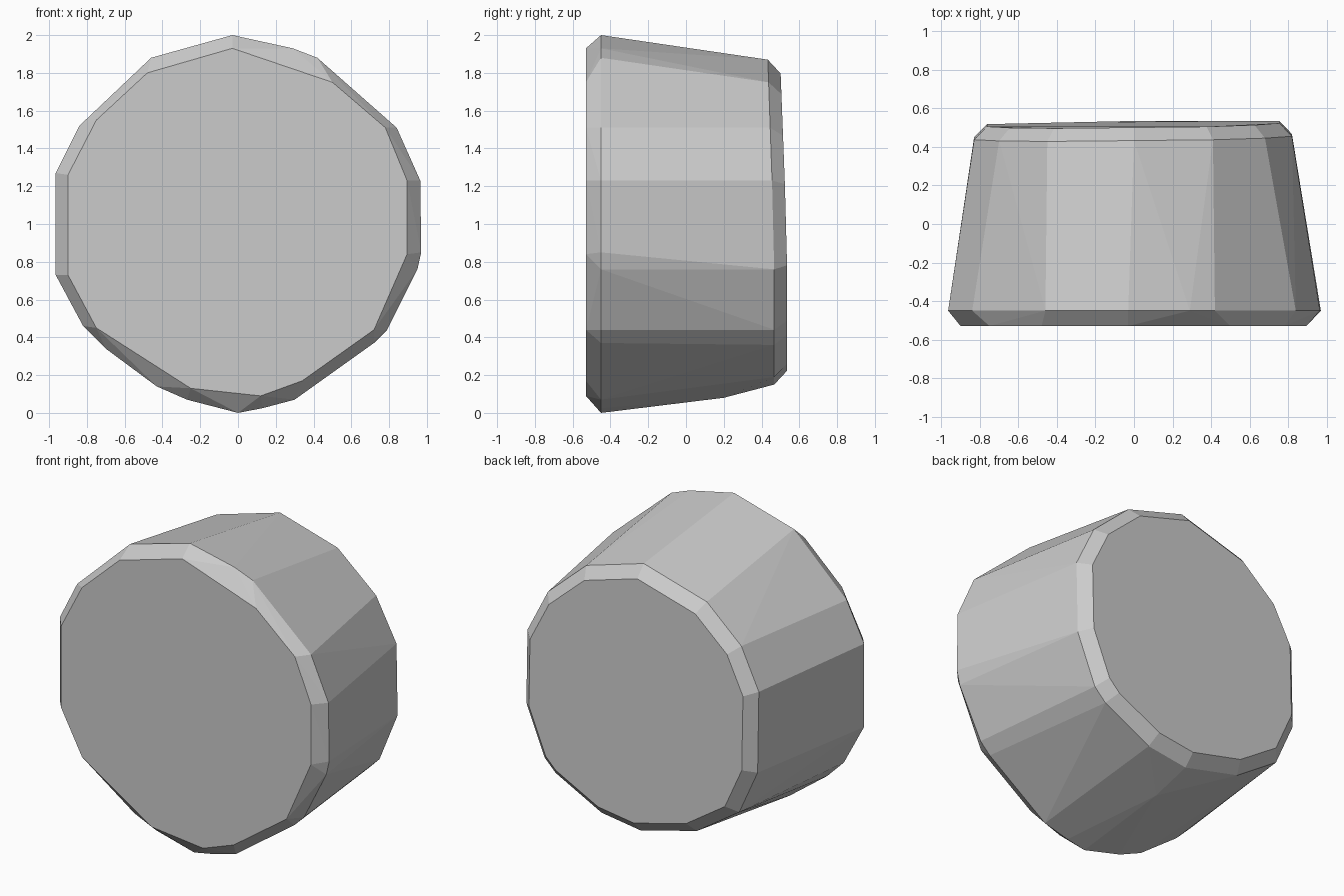
import bpy, bmesh

if "Cube" in bpy.data.objects:
    bpy.data.objects.remove(bpy.data.objects["Cube"])

# Outline of the wide front rim (x, z)
front_rim = [(-.03, 2), (.29, 1.93), (.42, 1.88), (.84, 1.51), (.965, 1.23),
             (.97, .85), (.95, .76), (.79, .44), (.72, .37), (.30, .07),
             (.13, .025), (0, 0), (-.27, .07), (-.43, .14), (-.70, .34),
             (-.82, .46), (-.965, .73), (-.965, 1.27), (-.84, 1.52), (-.46, 1.88)]
# Flat front face, inside its chamfer
front_face = [(-.03, 1.93), (-.48, 1.80), (-.75, 1.55), (-.90, 1.26), (-.90, .73),
              (-.75, .45), (-.25, .13), (.12, .09), (.34, .17), (.72, .44),
              (.895, .84), (.895, 1.23), (.78, 1.51), (.50, 1.75)]
# Narrower back rim
back_rim = [(0, 1.87), (.41, 1.75), (.68, 1.51), (.82, 1.23), (.82, .76), (.69, .44),
            (.61, .36), (.28, .19), (0, .15), (-.40, .25), (-.70, .45),
            (-.83, .74), (-.83, 1.26), (-.70, 1.52), (-.45, 1.74)]


def back_y(x, z):
    # Back face leans forward slightly towards the top and left
    return .535 - max(0, z - .9) * .035 + min(0, x) * .02


points = [(x, -.45, z) for x, z in front_rim]
points += [(x, -.53, z) for x, z in front_face]
points += [(x, back_y(x, z) - .068, z) for x, z in back_rim]
# Flat back face, shrunk from the back rim
points += [(x * .92, back_y(x, z), 1.01 + (z - 1.01) * .915) for x, z in back_rim]
# Slight bulge under the body
points.append((0, .2, .08))

mesh = bpy.data.meshes.new("tapered_body")
bm = bmesh.new()
for p in points:
    bm.verts.new(p)
bmesh.ops.convex_hull(bm, input=bm.verts[:])
bmesh.ops.delete(bm, geom=[v for v in bm.verts if not v.link_faces], context='VERTS')
bmesh.ops.dissolve_limit(bm, angle_limit=.03, verts=bm.verts[:], edges=bm.edges[:])
bmesh.ops.recalc_face_normals(bm, faces=bm.faces[:])
bm.to_mesh(mesh)
bm.free()
body = bpy.data.objects.new("tapered_body", mesh)
bpy.context.collection.objects.link(body)
